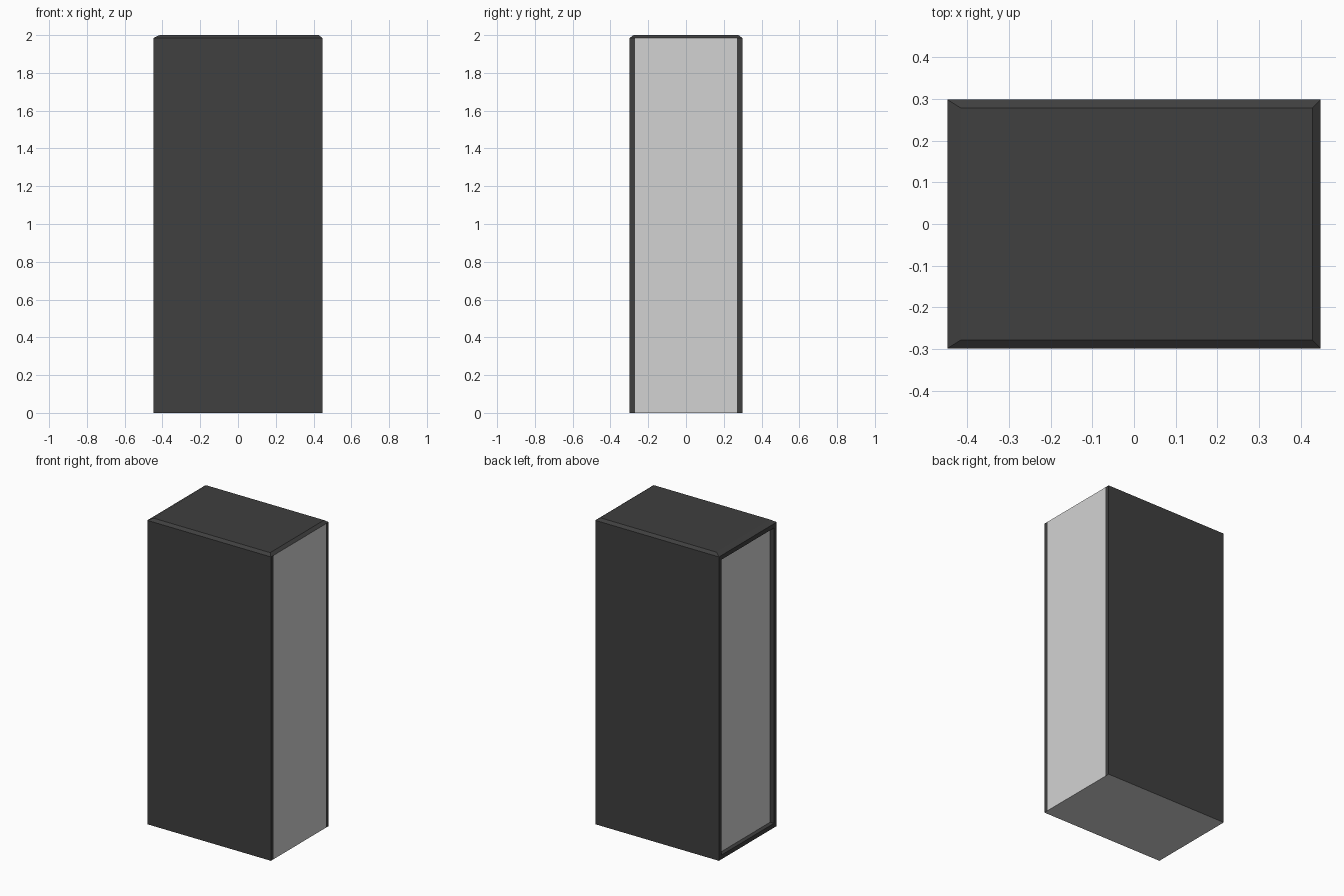
import bpy
import bmesh

cube = bpy.data.objects.get("Cube")
if cube:
    bpy.data.objects.remove(cube, do_unlink=True)


def make_material(name, rgb):
    mat = bpy.data.materials.new(name)
    mat.use_nodes = True
    colour = (*rgb, 1)
    mat.diffuse_color = colour
    mat.node_tree.nodes["Principled BSDF"].inputs["Base Color"].default_value = colour
    return mat


DARK = make_material("charcoal", (0.05, 0.05, 0.05))
LIGHT = make_material("light grey", (0.65, 0.65, 0.65))

X, Y = 0.447, 0.298       # half width and half depth
WALL = 0.028              # panel thickness
SHOULDER = 1.985          # height where the top bevel starts
INNER = Y - WALL


def block(name, lo, hi, mat, top=None):
    """Box from corner lo to hi; top=(x0, x1, y0, y1) tapers the upper face."""
    x0, x1, y0, y1 = top or (lo[0], hi[0], lo[1], hi[1])
    bm = bmesh.new()
    rings = [
        [(lo[0], lo[1]), (hi[0], lo[1]), (hi[0], hi[1]), (lo[0], hi[1])],
        [(x0, y0), (x1, y0), (x1, y1), (x0, y1)],
    ]
    lower, upper = [[bm.verts.new((x, y, z)) for x, y in ring]
                    for ring, z in zip(rings, (lo[2], hi[2]))]
    bm.faces.new(lower[::-1])
    bm.faces.new(upper)
    for i in range(4):
        j = (i + 1) % 4
        bm.faces.new((lower[i], lower[j], upper[j], upper[i]))
    bm.normal_update()
    # Undersides resting on the floor are light
    for face in bm.faces:
        face.material_index = int(face.normal.z < -0.9 and lo[2] == 0)
    mesh = bpy.data.meshes.new(name)
    bm.to_mesh(mesh)
    bm.free()
    mesh.materials.append(mat)
    mesh.materials.append(LIGHT)
    obj = bpy.data.objects.new(name, mesh)
    bpy.context.collection.objects.link(obj)
    return obj


# Light body, set back behind the rim on the right side
block("body", (-X + WALL, -INNER, 0), (X, INNER, SHOULDER), LIGHT)

# Dark front and back panels
block("front_panel", (-X, -Y, 0), (X, -INNER, SHOULDER), DARK)
block("back_panel", (-X, INNER, 0), (X, Y, SHOULDER), DARK)

# Rim bars closing the recess at top and bottom
block("lower_rim", (-X, -INNER, 0), (-X + WALL, INNER, WALL), DARK)
block("upper_rim", (-X, -INNER, SHOULDER - WALL), (-X + WALL, INNER, SHOULDER), DARK)

# Bevelled top cover
block("top_cover", (-X, -Y, SHOULDER), (X, Y, 2), DARK,
      top=(-X + 0.032, X - 0.02, -Y + 0.02, Y - 0.02))
